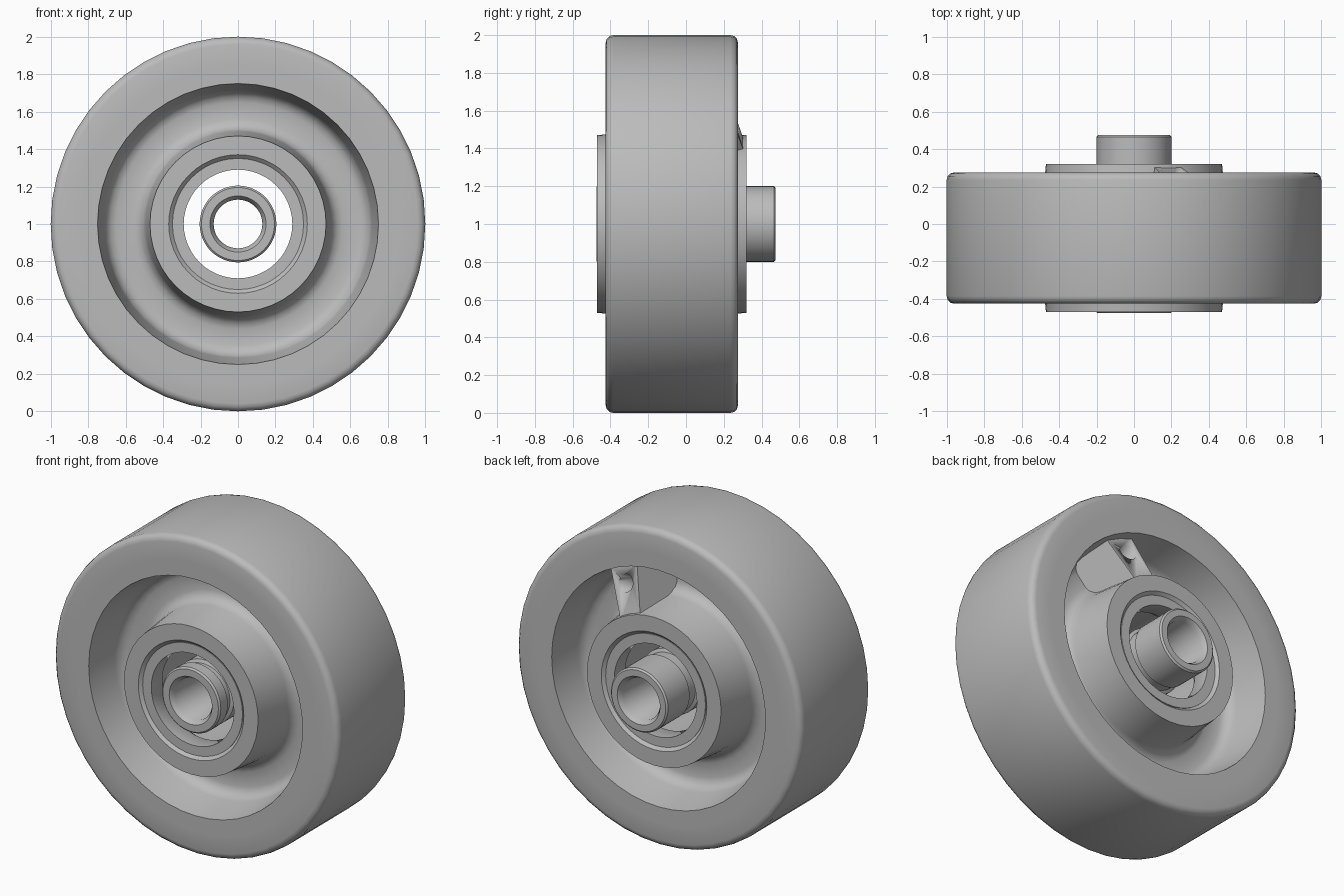
import bpy, bmesh
from math import sin, cos, pi, radians
from mathutils import Matrix, Vector

SEGMENTS = 48
MID = -0.075   # middle plane of the wheel along y

old = bpy.data.objects.get("Cube")
if old:
    bpy.data.objects.remove(old, do_unlink=True)

grey = bpy.data.materials.new("plain grey")
grey.use_nodes = True
colour = (0.5, 0.5, 0.5, 1)
grey.diffuse_color = colour
grey.node_tree.nodes["Principled BSDF"].inputs["Base Color"].default_value = colour


def finish(name, bm, angle=35):
    """Turn a bmesh into a shaded, coloured object."""
    bmesh.ops.recalc_face_normals(bm, faces=bm.faces)
    mesh = bpy.data.meshes.new(name)
    bm.to_mesh(mesh)
    bm.free()
    mesh.materials.append(grey)
    ob = bpy.data.objects.new(name, mesh)
    bpy.context.collection.objects.link(ob)
    bpy.ops.object.select_all(action='DESELECT')
    ob.select_set(True)
    bpy.context.view_layer.objects.active = ob
    bpy.ops.object.shade_smooth_by_angle(angle=radians(angle))
    return ob


def lathe(name, profile):
    """Revolve a closed (radius, y) profile about the axle."""
    bm = bmesh.new()
    rings = []
    for i in range(SEGMENTS):
        a = 2 * pi * i / SEGMENTS
        rings.append([bm.verts.new((r * sin(a), y, 1 + r * cos(a))) for r, y in profile])
    n = len(profile)
    for i in range(SEGMENTS):
        a, b = rings[i], rings[(i + 1) % SEGMENTS]
        for j in range(n):
            k = (j + 1) % n
            bm.faces.new((a[j], a[k], b[k], b[j]))
    return finish(name, bm)


def both_sides(half):
    """Mirror (radius, distance from middle) points into a closed profile."""
    return [(r, MID - d) for r, d in half] + [(r, MID + d) for r, d in reversed(half)]


# Tyre with rounded shoulders
lathe("tyre_tread", both_sides([(0.85, 0.35), (0.96, 0.35), (0.98, 0.345),
                                (0.995, 0.33), (1.0, 0.31)]))

# Rim, web and hub in one casting
lathe("wheel_core", both_sides([
    (0.35, 0.375), (0.37, 0.395), (0.47, 0.395), (0.495, 0.14), (0.505, 0.105),
    (0.53, 0.08), (0.56, 0.07), (0.65, 0.07), (0.68, 0.08), (0.705, 0.105),
    (0.715, 0.14), (0.75, 0.35), (0.85, 0.35)]))

# Bearing ring with a wide inner groove
lathe("bearing_outer_ring", both_sides([
    (0.35, 0.38), (0.29, 0.38), (0.29, 0.27), (0.325, 0.22), (0.35, 0.22)]))

# Axle sleeve, grooved next to each bearing and chamfered at the ends
front, back = -0.475, 0.475
lathe("axle_sleeve", [
    (0.13, front + 0.03), (0.15, front), (0.195, front), (0.205, front + 0.01),
    (0.205, front + 0.08), (0.185, front + 0.085), (0.185, front + 0.13),
    (0.205, front + 0.14), (0.205, 0.16), (0.185, 0.17), (0.185, 0.24),
    (0.2, 0.25), (0.2, back - 0.01), (0.19, back), (0.15, back), (0.13, back - 0.03)])

# Grease boss on the back, leaning towards the left side
turn = Matrix.Translation((0, 0, 1)) @ Matrix.Rotation(radians(23), 4, 'Y')
bm = bmesh.new()
loops = []
for r, top, half_top, half_base in ((0.44, 0.31, 0.075, 0.13), (0.74, 0.21, 0.10, 0.24)):
    section = [(-half_base, -0.02), (-half_top, top), (half_top, top), (half_base, -0.02)]
    loops.append([bm.verts.new(turn @ Vector((x, y, r))) for x, y in section])
bm.faces.new(loops[0])
bm.faces.new(loops[1])
for j in range(4):
    k = (j + 1) % 4
    bm.faces.new((loops[0][j], loops[0][k], loops[1][k], loops[1][j]))
boss = finish("grease_boss", bm)

# Hole drilled square to the sloping boss face
bm = bmesh.new()
drill = turn @ Matrix.Translation((0, 0.24, 0.64)) @ Matrix.Rotation(radians(-90 + 18), 4, 'X')
bmesh.ops.create_cone(bm, cap_ends=True, segments=20, radius1=0.052, radius2=0.052,
                      depth=0.3, matrix=drill)
cutter = finish("hole_cutter", bm)
cutter.hide_render = True
cutter.hide_set(True)
cut = boss.modifiers.new("grease hole", 'BOOLEAN')
cut.operation = 'DIFFERENCE'
cut.solver = 'EXACT'
cut.object = cutter
